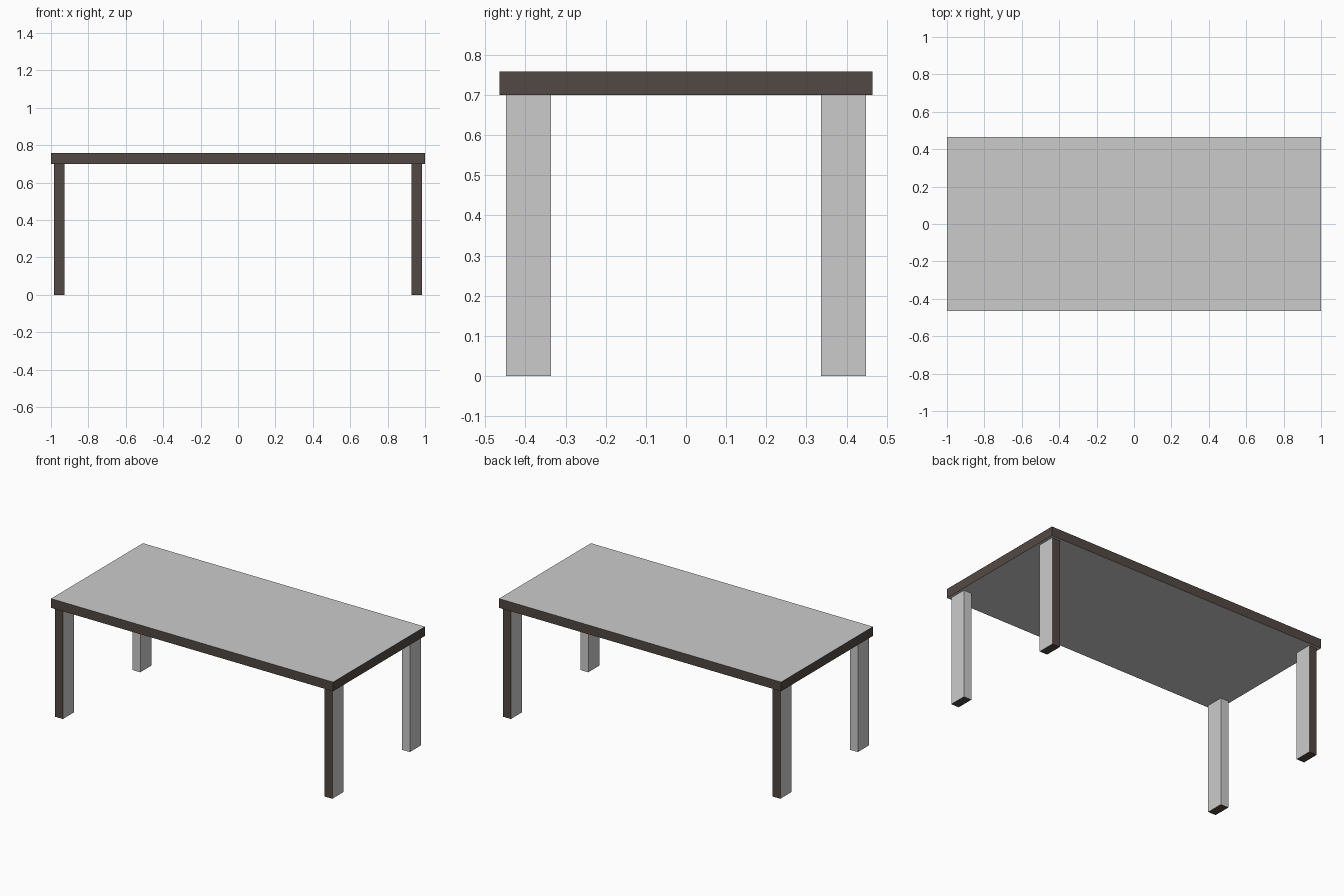
import bpy, bmesh
from mathutils import Vector

if "Cube" in bpy.data.objects:
    bpy.data.objects.remove(bpy.data.objects["Cube"])


def material(name, color):
    m = bpy.data.materials.new(name)
    m.diffuse_color = color
    m.use_nodes = True
    m.node_tree.nodes["Principled BSDF"].inputs["Base Color"].default_value = m.diffuse_color
    return m


GREY = material("grey", (0.8, 0.8, 0.8, 1))
DARK = material("dark_wood", (0.085, 0.066, 0.056, 1))


def box(name, lo, hi, is_dark):
    """Box between two corners; is_dark(normal) picks the dark faces."""
    lo, hi = Vector(lo), Vector(hi)
    bm = bmesh.new()
    bmesh.ops.create_cube(bm, size=1)
    bmesh.ops.scale(bm, vec=hi - lo, verts=bm.verts)
    bmesh.ops.translate(bm, vec=(lo + hi) / 2, verts=bm.verts)
    bm.normal_update()
    for f in bm.faces:
        f.material_index = int(is_dark(f.normal))
    mesh = bpy.data.meshes.new(name)
    bm.to_mesh(mesh)
    bm.free()
    mesh.materials.append(GREY)
    mesh.materials.append(DARK)
    obj = bpy.data.objects.new(name, mesh)
    bpy.context.collection.objects.link(obj)
    return obj


# Table top: grey faces above and below, dark edge band
box("table_top", (-1, -0.465, 0.70), (1, 0.465, 0.759), lambda n: abs(n.z) < 0.5)

# Four legs: dark outer y faces and feet
for sy, depth in ((-1, "front"), (1, "back")):
    for sx, side in ((-1, "left"), (1, "right")):
        x = sorted((sx * 0.983, sx * 0.928))
        y = sorted((sy * 0.448, sy * 0.336))
        box(f"{depth}_{side}_leg", (x[0], y[0], 0), (x[1], y[1], 0.70),
            lambda n, s=sy: n.y * s > 0.5 or n.z < -0.5)
